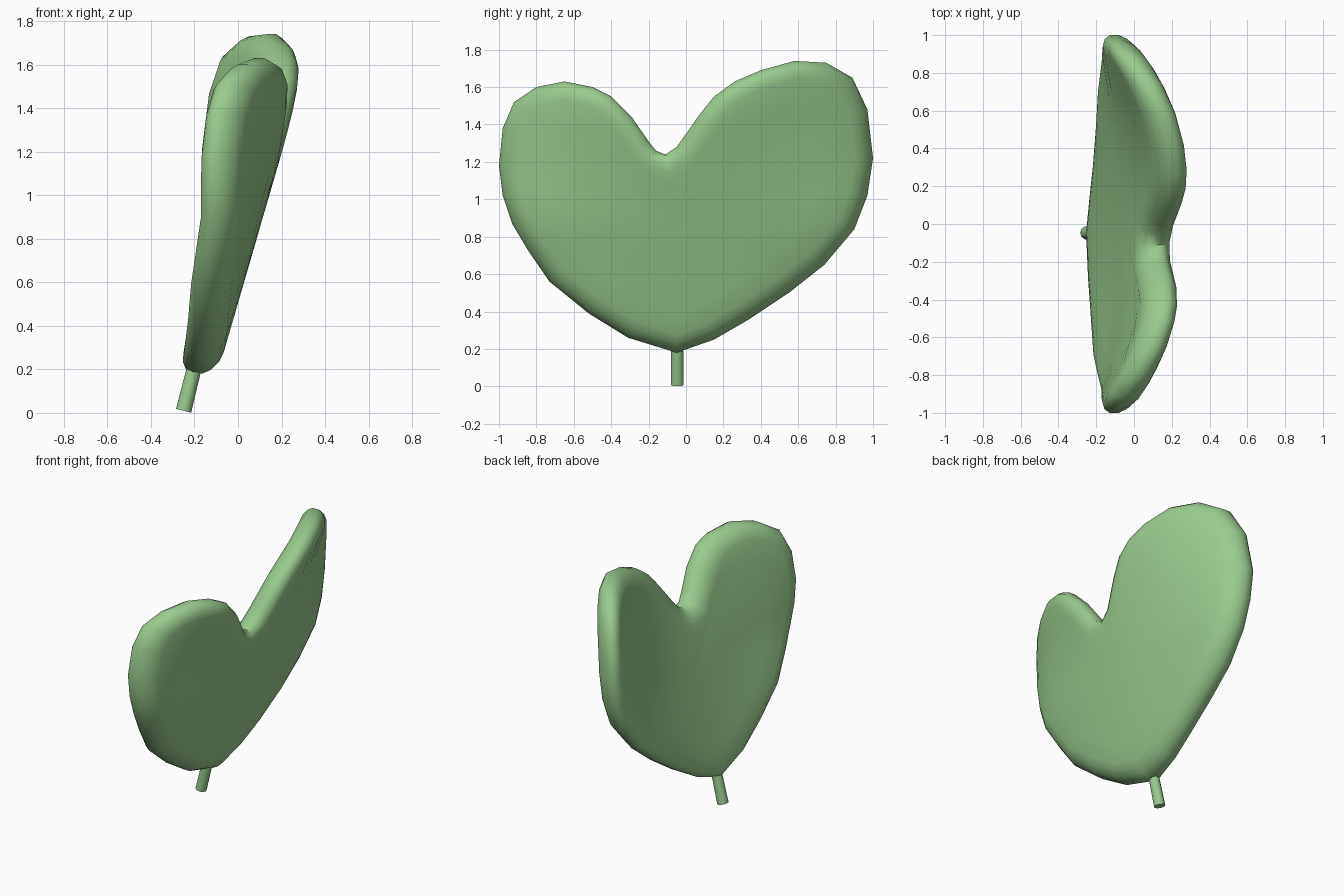
import bpy, bmesh, math
from mathutils import Vector

if "Cube" in bpy.data.objects:
    bpy.data.objects.remove(bpy.data.objects["Cube"])

green = bpy.data.materials.new("leaf_green")
green.diffuse_color = (0.32, 0.60, 0.27, 1)
green.use_nodes = True
green.node_tree.nodes["Principled BSDF"].inputs["Base Color"].default_value = green.diffuse_color

# Heart outline (y, z), counter-clockwise from the bottom tip
OUTLINE = [Vector(p) for p in [
    (-.05, .18), (.15, .25), (.34, .36), (.55, .50), (.74, .65), (.90, .84), (.97, 1.02),
    (1, 1.22), (.97, 1.48), (.89, 1.65), (.75, 1.73), (.58, 1.74), (.40, 1.69), (.26, 1.63),
    (.15, 1.55), (.07, 1.45), (0, 1.35), (-.05, 1.28), (-.11, 1.24), (-.16, 1.26), (-.20, 1.31),
    (-.29, 1.44), (-.40, 1.55), (-.50, 1.60), (-.65, 1.63), (-.80, 1.60), (-.92, 1.52),
    (-.98, 1.38), (-1, 1.18), (-.98, 1.02), (-.93, .87), (-.84, .72), (-.73, .56),
    (-.52, .39), (-.31, .26)]]
CENTER = Vector((-.05, .85))
HALF, RIM = .092, .10


def mid_x(y, z):
    """Leaning, forward-curled middle surface of the leaf."""
    curl = .14 + .2 * min(1, max(0, (z - .9) / .8))
    return -.18 + .29 * (z - .2) - curl * y * y


def inset(d):
    """Outline moved inwards along its normals."""
    ring, n = [], len(OUTLINE)
    for i, p in enumerate(OUTLINE):
        t = (OUTLINE[(i + 1) % n] - OUTLINE[i - 1]).normalized()
        ring.append(p + Vector((-t.y, t.x)) * d)
    return ring


def finish(bm, name):
    bmesh.ops.recalc_face_normals(bm, faces=bm.faces)
    me = bpy.data.meshes.new(name)
    bm.to_mesh(me)
    bm.free()
    ob = bpy.data.objects.new(name, me)
    bpy.context.collection.objects.link(ob)
    me.materials.append(green)
    bpy.ops.object.select_all(action='DESELECT')
    ob.select_set(True)
    bpy.context.view_layer.objects.active = ob
    bpy.ops.object.shade_smooth_by_angle(angle=math.radians(50))
    return ob


# Leaf: rounded rim rings, then rings shrinking to the middle, on both sides
rim = []
for deg in (15, 40, 65, 90):
    a = math.radians(deg)
    d = RIM * (1 - math.cos(a)) - RIM * (1 - math.cos(math.radians(15)))
    rim.append((inset(d), HALF * math.sin(a)))
inner = [([p.lerp(CENTER, f) for p in rim[-1][0]], HALF) for f in (.2, .4, .6, .8)]
half = rim + inner

bm = bmesh.new()
rings = [(r, -h) for r, h in reversed(half)] + half
loops = [[bm.verts.new((mid_x(*p) + h, p.x, p.y)) for p in ring] for ring, h in rings]
n = len(OUTLINE)
for a, b in zip(loops, loops[1:]):
    for i in range(n):
        j = (i + 1) % n
        bm.faces.new((a[i], a[j], b[j], b[i]))
for loop, h in ((loops[0], -HALF), (loops[-1], HALF)):
    c = bm.verts.new((mid_x(*CENTER) + h, CENTER.x, CENTER.y))
    for i in range(n):
        bm.faces.new((loop[i], loop[(i + 1) % n], c))
finish(bm, "heart_leaf")

# Stem: short tilted cylinder under the tip
low, high = Vector((-.25, -.047, .01)), Vector((-.185, -.047, .27))
axis = high - low
bm = bmesh.new()
bmesh.ops.create_cone(bm, cap_ends=True, segments=10, radius1=.036, radius2=.033, depth=axis.length)
stem = finish(bm, "stem")
stem.rotation_euler = axis.to_track_quat('Z', 'Y').to_euler()
stem.location = (low + high) / 2
